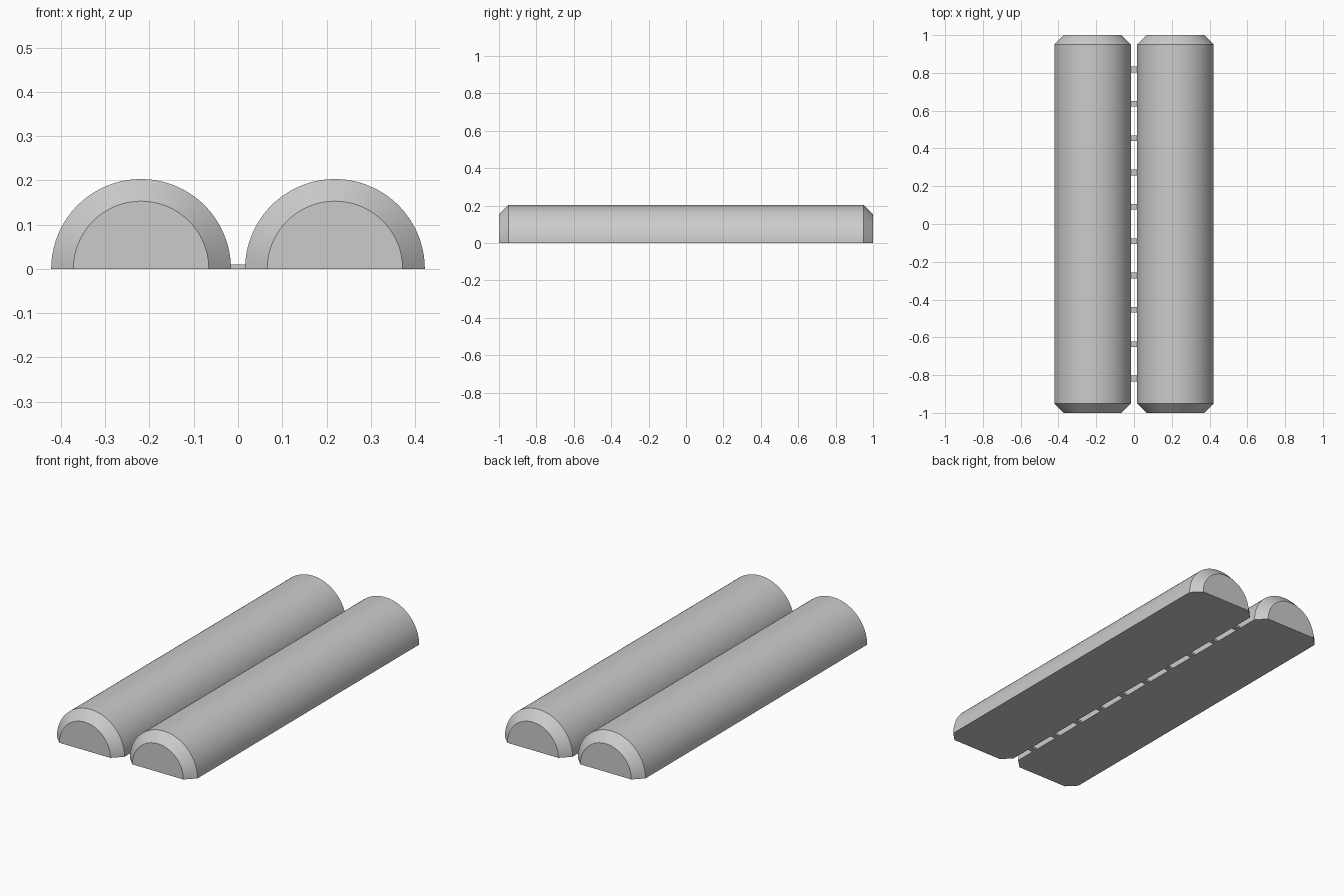
import bpy, bmesh, math

cube = bpy.data.objects.get("Cube")
if cube:
    bpy.data.objects.remove(cube, do_unlink=True)

RADIUS = 0.203
CHAMFER = 0.05
CENTRE = 0.219
SEGMENTS = 64

grey = bpy.data.materials.new("light grey")
grey.use_nodes = True
colour = (0.6, 0.6, 0.6, 1)
grey.diffuse_color = colour
grey.node_tree.nodes["Principled BSDF"].inputs["Base Color"].default_value = colour


def add_object(name, bm):
    bmesh.ops.recalc_face_normals(bm, faces=bm.faces)
    mesh = bpy.data.meshes.new(name)
    bm.to_mesh(mesh)
    bm.free()
    mesh.materials.append(grey)
    obj = bpy.data.objects.new(name, mesh)
    bpy.context.collection.objects.link(obj)
    return obj


def half_round(name, x):
    """Half cylinder along y, flat side down, with chamfered ends."""
    bm = bmesh.new()
    rings = []
    for y, r in ((-1, RADIUS - CHAMFER), (CHAMFER - 1, RADIUS),
                 (1 - CHAMFER, RADIUS), (1, RADIUS - CHAMFER)):
        angles = [math.pi * i / SEGMENTS for i in range(SEGMENTS + 1)]
        rings.append([bm.verts.new((x + r * math.cos(a), y, r * math.sin(a)))
                      for a in angles])
    for a, b in zip(rings, rings[1:]):
        for i in range(SEGMENTS):
            bm.faces.new((a[i], a[i + 1], b[i + 1], b[i]))
    # flat ends and flat underside
    bm.faces.new(rings[0])
    bm.faces.new(rings[-1])
    bm.faces.new([r[0] for r in rings] + [r[-1] for r in reversed(rings)])
    obj = add_object(name, bm)
    bpy.ops.object.select_all(action='DESELECT')
    obj.select_set(True)
    bpy.context.view_layer.objects.active = obj
    bpy.ops.object.shade_smooth_by_angle(angle=math.radians(30))


half_round("left_half_cylinder", CENTRE)
half_round("right_half_cylinder", -CENTRE)

# Row of thin tabs joining the two halves
for i in range(10):
    bm = bmesh.new()
    bmesh.ops.create_cube(bm, size=1)
    bmesh.ops.scale(bm, vec=(0.034, 0.03, 0.01), verts=bm.verts)
    bmesh.ops.translate(bm, vec=(0, (i - 4.5) * 2 / 11, 0.005), verts=bm.verts)
    add_object(f"joining_tab_{i + 1}", bm)
